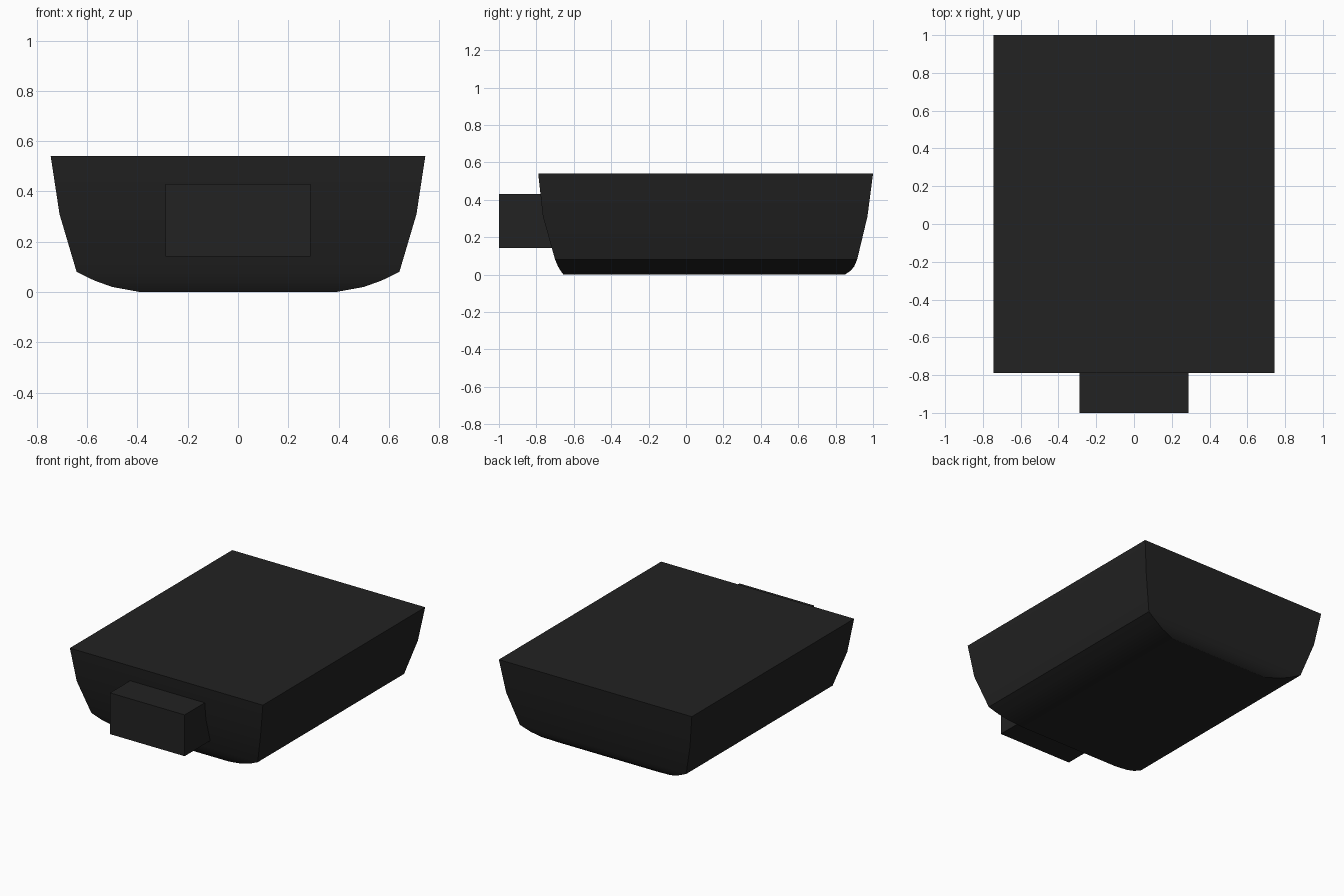
import bpy, bmesh

if "Cube" in bpy.data.objects:
    bpy.data.objects.remove(bpy.data.objects["Cube"])

black = bpy.data.materials.new("matte black")
black.diffuse_color = (0.016, 0.016, 0.016, 1)
black.use_nodes = True
black.node_tree.nodes["Principled BSDF"].inputs["Base Color"].default_value = black.diffuse_color


def loft(name, rings):
    """Stack of four-cornered rings (x half-width, front y, back y, z), capped at both ends."""
    bm = bmesh.new()
    loops = []
    for w, front, back, z in rings:
        corners = [(-w, front), (w, front), (w, back), (-w, back)]
        loops.append([bm.verts.new((x, y, z)) for x, y in corners])
    for low, high in zip(loops, loops[1:]):
        for i in range(4):
            j = (i + 1) % 4
            bm.faces.new((low[i], low[j], high[j], high[i]))
    bm.faces.new(loops[0][::-1])
    bm.faces.new(loops[-1])
    bmesh.ops.recalc_face_normals(bm, faces=bm.faces)
    mesh = bpy.data.meshes.new(name)
    bm.to_mesh(mesh)
    bm.free()
    mesh.materials.append(black)
    obj = bpy.data.objects.new(name, mesh)
    bpy.context.collection.objects.link(obj)
    bpy.ops.object.select_all(action='DESELECT')
    obj.select_set(True)
    bpy.context.view_layer.objects.active = obj
    bpy.ops.object.shade_smooth_by_angle(angle=0.52)
    return obj


# Tapered shell with a rounded underside and a flat top
loft("body", [
    (0.39, -0.655, 0.85, 0.0),
    (0.50, -0.67, 0.88, 0.02),
    (0.57, -0.685, 0.90, 0.045),
    (0.642, -0.70, 0.915, 0.08),
    (0.71, -0.765, 0.97, 0.31),
    (0.745, -0.79, 1.0, 0.54),
])

# Rectangular block standing out of the front wall
loft("front_block", [
    (0.288, -1.0, -0.70, 0.142),
    (0.288, -1.0, -0.70, 0.43),
])
